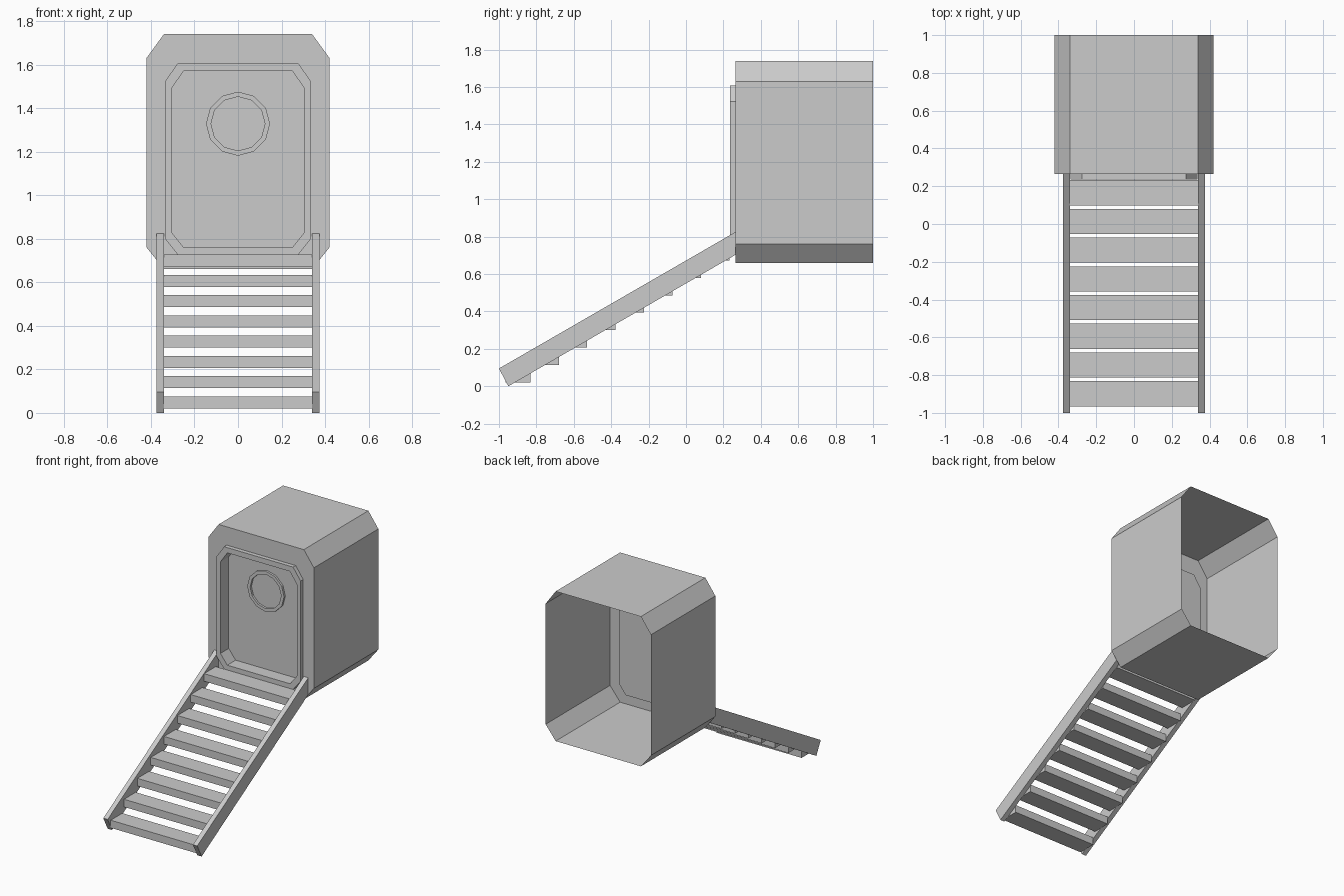
import bpy, bmesh
from math import sin, cos, pi

if "Cube" in bpy.data.objects:
    bpy.data.objects.remove(bpy.data.objects["Cube"])


def make_object(name, bm):
    mesh = bpy.data.meshes.new(name)
    bmesh.ops.recalc_face_normals(bm, faces=bm.faces[:])
    bm.to_mesh(mesh)
    bm.free()
    obj = bpy.data.objects.new(name, mesh)
    bpy.context.collection.objects.link(obj)
    return obj


def octagon(w, z0, z1, cx, cb, ct):
    """Chamfered rectangle in XZ: half width, z range, chamfer sizes."""
    right = [(w - cx, z0), (w, z0 + cb), (w, z1 - ct), (w - cx, z1)]
    return right + [(-x, z) for x, z in reversed(right)]


def circle(r, z, n=12):
    return [(r * sin(2 * pi * i / n), z + r * cos(2 * pi * i / n)) for i in range(n)]


def loft(name, sections, cap_end=False):
    """Skin a row of XZ outlines, each placed at its own y."""
    bm = bmesh.new()
    rings = [[bm.verts.new((x, y, z)) for x, z in pts] for pts, y in sections]
    n = len(rings[0])
    for a, b in zip(rings, rings[1:]):
        for i in range(n):
            j = (i + 1) % n
            bm.faces.new((a[i], a[j], b[j], b[i]))
    if cap_end:
        bm.faces.new(rings[-1])
    return make_object(name, bm)


def prism(name, profile, x0, x1):
    """Extrude a YZ profile along x."""
    bm = bmesh.new()
    face = bm.faces.new([bm.verts.new((x0, y, z)) for y, z in profile])
    out = bmesh.ops.extrude_face_region(bm, geom=[face])
    verts = [v for v in out["geom"] if isinstance(v, bmesh.types.BMVert)]
    bmesh.ops.translate(bm, vec=(x1 - x0, 0, 0), verts=verts)
    return make_object(name, bm)


# Open-backed cabin shell with raised door frame and recessed door
body = octagon(0.42, 0.66, 1.74, 0.08, 0.10, 0.11)
frame_outer = octagon(0.335, 0.725, 1.608, 0.06, 0.075, 0.085)
frame_inner = octagon(0.305, 0.76, 1.57, 0.055, 0.07, 0.08)
loft("cabin_shell", [(body, 1.0), (body, 0.265), (frame_outer, 0.265),
                     (frame_outer, 0.235), (frame_inner, 0.235),
                     (frame_inner, 0.33)], cap_end=True)

# Round window rim on the door
rim, pane = circle(0.147, 1.328), circle(0.124, 1.328)
loft("window_rim", [(rim, 0.33), (rim, 0.315), (pane, 0.315), (pane, 0.33)])

# Sloping stair stringers
stringer = [(-0.95, 0.0), (0.265, 0.703), (0.265, 0.825), (-1.0, 0.095)]
for side, x in (("left", -0.375), ("right", 0.34)):
    prism(side + "_stringer", stringer, x, x + 0.035)

# Stair treads
for i in range(8):
    y, z = -0.965 + 0.152 * i, 0.021 + 0.093 * i
    prism(f"tread_{i + 1}", [(y, z), (y + 0.133, z), (y + 0.133, z + 0.055),
                             (y, z + 0.055)], -0.34, 0.34)
